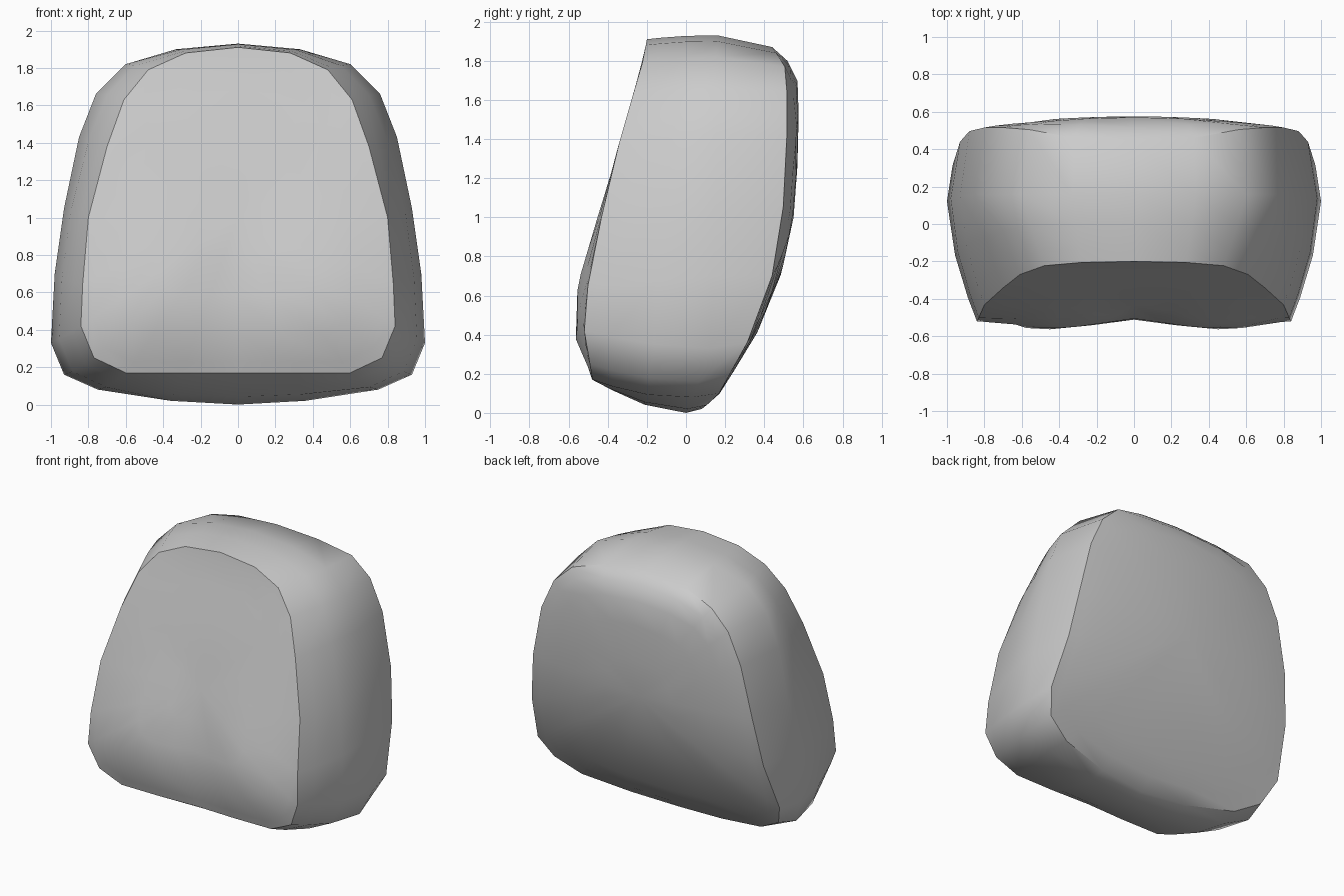
import bpy
import bmesh
import math

old = bpy.data.objects.get("Cube")
if old:
    bpy.data.objects.remove(old, do_unlink=True)


def interpolate(table, z):
    """Piecewise linear lookup of depth by height."""
    if z <= table[0][0]:
        return table[0][1]
    for (z0, y0), (z1, y1) in zip(table, table[1:]):
        if z <= z1:
            return y0 + (y1 - y0) * (z - z0) / (z1 - z0)
    return table[-1][1]


def clamp(value):
    return max(0.0, min(1.0, value))


# Half outlines as (x, z), from bottom centre round to top centre
FRONT = [(0, .17), (.3, .17), (.6, .17), (.77, .25), (.84, .42), (.83, .65),
         (.8, 1), (.7, 1.38), (.61, 1.63), (.48, 1.79), (.28, 1.88), (0, 1.91)]
WIDEST = [(0, 0), (.36, .02), (.75, .08), (.93, .16), (1, .33), (.98, .7),
          (.93, 1.05), (.85, 1.43), (.76, 1.66), (.6, 1.82), (.33, 1.9), (0, 1.93)]
BACK = [(0, .02), (.36, .04), (.72, .1), (.9, .2), (.97, .36), (.93, .7),
        (.88, 1.05), (.8, 1.42), (.7, 1.64), (.56, 1.77), (.32, 1.84), (0, 1.87)]

# Depth of each outline as (z, y)
FRONT_DEPTH = [(.17, -.47), (.42, -.52), (.65, -.5), (1, -.43),
               (1.35, -.35), (1.63, -.27), (1.8, -.22), (1.91, -.2)]
MIDDLE_DEPTH = [(0, 0), (.3, .12), (1, .15), (1.93, .16)]
BACK_DEPTH = [(.02, .08), (.08, .16), (.38, .35), (.55, .43), (.75, .5), (1, .55),
              (1.4, .58), (1.7, .57), (1.78, .54), (1.87, .44)]


def front_point(x, z):
    # Two shallow lobes swell the lower front
    lobe = clamp(1 - abs(abs(x) - .42) / .42)
    fade = clamp((1.25 - z) / .65) * clamp((z - .1) / .3)
    return (x, interpolate(FRONT_DEPTH, z) - .06 * lobe * fade, z)


def back_point(x, z):
    return (x, interpolate(BACK_DEPTH, z) - .07 * x * x * z, z)


def middle_point(x, z):
    return (x, interpolate(MIDDLE_DEPTH, z), z)


def whole(half):
    return half + [(-x, z) for x, z in half[-2:0:-1]]


def shrink(outline, scale, centre):
    return [(x * scale, centre + (z - centre) * scale) for x, z in outline]


def blend(first, second, t):
    """Ring between two rings, swollen outwards towards the bottom."""
    ring = []
    for a, b in zip(first, second):
        x, y, z = (p + (q - p) * t for p, q in zip(a, b))
        swell = .035 * math.sin(math.pi * t) * clamp(1.3 - z / 1.7)
        length = math.hypot(x, z - 1)
        ring.append((x + swell * x / length, y, z + swell * (z - 1) / length))
    return ring


front, widest, back = whole(FRONT), whole(WIDEST), whole(BACK)
front_edge = [front_point(*p) for p in front]
girth = [middle_point(*p) for p in widest]

# Rings from the middle of the front, round the sides, to the middle of the back
rings = [[front_point(*p) for p in shrink(front, s, 1)] for s in (.25, .5, .75, .93)]
rings += [front_edge] + [blend(front_edge, girth, t) for t in (.2, .55)] + [girth]
rings += [[back_point(*p) for p in shrink(back, s, 1)] for s in (1, .92, .8, .6, .3)]

bm = bmesh.new()
loops = [[bm.verts.new(p) for p in ring] for ring in rings]
count = len(front)
for a, b in zip(loops, loops[1:]):
    for i in range(count):
        j = (i + 1) % count
        bm.faces.new((a[i], a[j], b[j], b[i]))
for loop, tip in ((loops[0], front_point(0, 1)), (loops[-1], back_point(0, 1))):
    centre = bm.verts.new(tip)
    for i in range(count):
        bm.faces.new((loop[i], loop[(i + 1) % count], centre))
bmesh.ops.recalc_face_normals(bm, faces=bm.faces)

mesh = bpy.data.meshes.new("cushion_body")
bm.to_mesh(mesh)
bm.free()
body = bpy.data.objects.new("cushion_body", mesh)
bpy.context.collection.objects.link(body)

# Plain grey surface
grey = bpy.data.materials.new("light_grey")
grey.use_nodes = True
colour = (.6, .6, .6, 1)
grey.diffuse_color = colour
grey.node_tree.nodes["Principled BSDF"].inputs["Base Color"].default_value = colour
mesh.materials.append(grey)

bpy.ops.object.select_all(action="DESELECT")
body.select_set(True)
bpy.context.view_layer.objects.active = body
bpy.ops.object.shade_smooth_by_angle(angle=math.radians(40))
